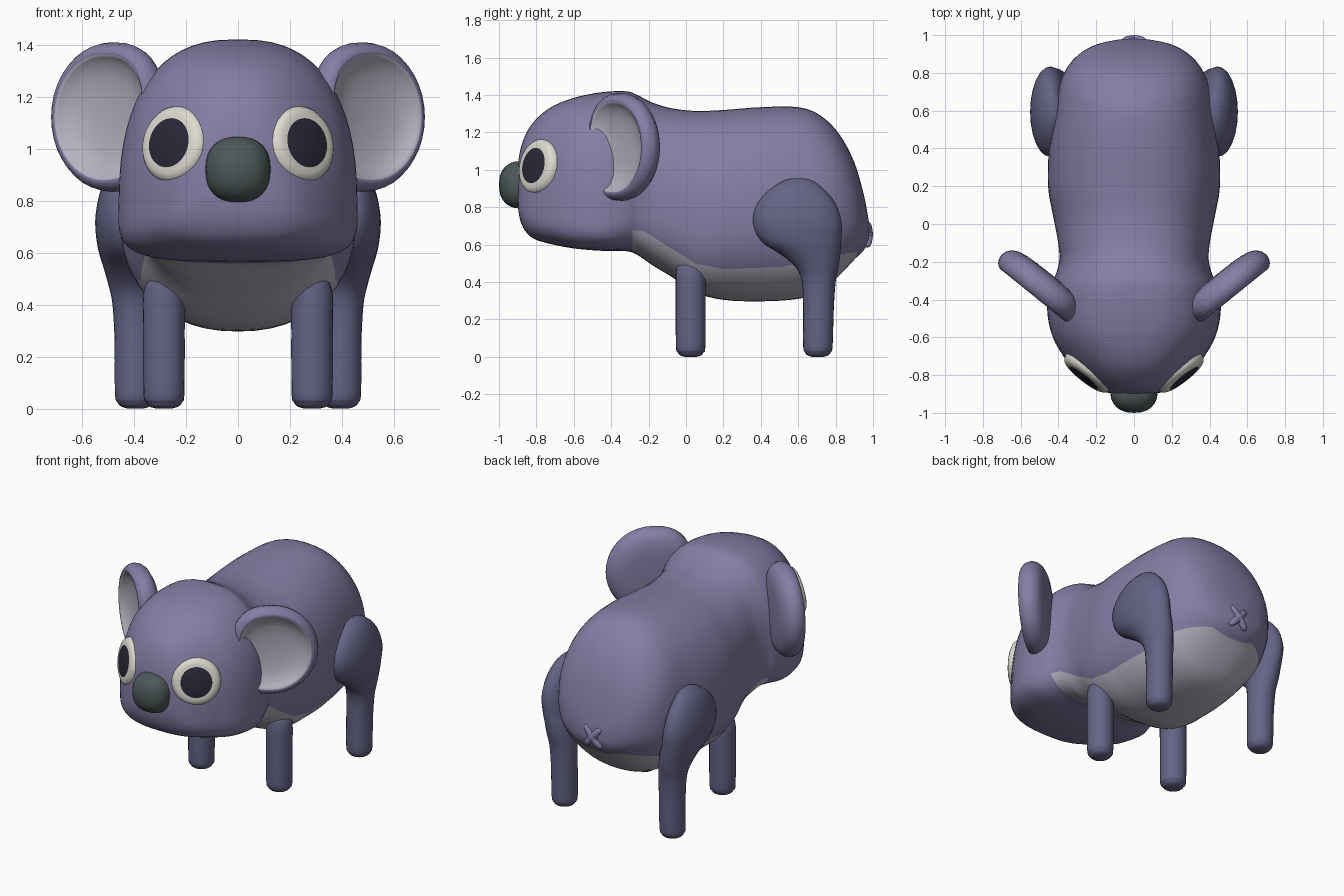
import bpy, bmesh, math
from mathutils import Vector

if "Cube" in bpy.data.objects:
    bpy.data.objects.remove(bpy.data.objects["Cube"])


def material(name, r, g, b):
    m = bpy.data.materials.new(name)
    lin = [((c / 255 + 0.055) / 1.055) ** 2.4 for c in (r, g, b)]
    m.diffuse_color = (*lin, 1)
    m.use_nodes = True
    m.node_tree.nodes["Principled BSDF"].inputs["Base Color"].default_value = m.diffuse_color
    return m


FUR = material("purple_fur", 133, 126, 165)
LEG = material("dark_purple_leg", 100, 100, 134)
PALE = material("pale_grey", 182, 178, 193)
WHITE = material("cream_eye", 222, 219, 208)
PUPIL = material("dark_pupil", 42, 40, 56)
NOSE = material("green_grey_nose", 76, 88, 88)


def loft(name, rings, mats, rule=None, angle=50):
    """Skin closed rings of points; rule(ring, segment) picks the material."""
    bm = bmesh.new()
    vs = [[bm.verts.new(p) for p in ring] for ring in rings]
    n = len(vs[0])
    for i in range(len(vs) - 1):
        for j in range(n):
            k = (j + 1) % n
            f = bm.faces.new((vs[i][j], vs[i][k], vs[i + 1][k], vs[i + 1][j]))
            f.material_index = rule(i, j) if rule else 0
    bm.faces.new(vs[0])
    cap = bm.faces.new(vs[-1])
    cap.material_index = rule(len(vs) - 2, 0) if rule else 0
    bmesh.ops.recalc_face_normals(bm, faces=bm.faces)
    return finish(name, bm, mats, angle)


def finish(name, bm, mats, angle=50):
    me = bpy.data.meshes.new(name)
    bm.to_mesh(me)
    bm.free()
    ob = bpy.data.objects.new(name, me)
    bpy.context.collection.objects.link(ob)
    for m in mats:
        me.materials.append(m)
    bpy.ops.object.select_all(action='DESELECT')
    ob.select_set(True)
    bpy.context.view_layer.objects.active = ob
    bpy.ops.object.shade_smooth_by_angle(angle=math.radians(angle))
    return ob


def smooth_rows(rows, steps):
    """Catmull-Rom interpolation through table rows."""
    out = []
    last = len(rows) - 1
    for i in range(last):
        a, b, c, d = (rows[max(0, min(last, i + o))] for o in (-1, 0, 1, 2))
        for s in range(steps):
            t = s / steps
            out.append([0.5 * (2 * q + (r - p) * t + (2 * p - 5 * q + 4 * r - e) * t * t
                               + (3 * q - p - 3 * r + e) * t ** 3)
                        for p, q, r, e in zip(a, b, c, d)])
    out.append(list(rows[-1]))
    return out


def lerp_table(table, x):
    if x <= table[0][0]:
        return table[0][1]
    for (x0, v0), (x1, v1) in zip(table, table[1:]):
        if x <= x1:
            return v0 + (v1 - v0) * (x - x0) / (x1 - x0)
    return table[-1][1]


# Head and body in one skin: y, top, bottom, half width
BODY = [(-.90, .97, .87, .05), (-.895, 1.06, .77, .13), (-.87, 1.16, .69, .205),
        (-.82, 1.25, .635, .275), (-.73, 1.33, .605, .353), (-.60, 1.385, .58, .43),
        (-.45, 1.415, .567, .46), (-.32, 1.42, .565, .437), (-.26, 1.40, .545, .412),
        (-.18, 1.36, .49, .395), (-.08, 1.33, .43, .405), (.05, 1.315, .345, .43),
        (.20, 1.32, .305, .455), (.40, 1.335, .297, .45), (.60, 1.335, .31, .42),
        (.72, 1.29, .35, .40), (.82, 1.19, .435, .36), (.90, 1.04, .52, .29),
        (.95, .87, .57, .20), (.975, .74, .62, .09), (.98, .70, .65, .03)]
EDGE = [(-.3, .68), (-.22, .67), (-.08, .58), (.05, .50), (.2, .47), (.5, .48), (.9, .56)]
LOW, HIGH = 8, 18
body_rows = smooth_rows(BODY, 4)


def body_ring(y, top, bot, w):
    k = lerp_table([(-.4, .22), (-.1, .44)], y)
    n_low = lerp_table([(-.9, 2.4), (-.6, 3.8), (-.38, 3.8), (-.15, 2.8), (.0, 2.7),
                        (.25, 2.25)], y)
    n_top = lerp_table([(-.82, 2.25), (-.6, 2.55), (-.35, 2.55), (-.1, 2.3)], y)
    zc = bot + k * (top - bot)
    t = min(.95, max(.15, (zc - lerp_table(EDGE, y)) / (zc - bot)))
    edge = -math.asin(t ** (n_low / 2))
    angles = [-math.pi / 2 + (edge + math.pi / 2) * i / LOW for i in range(LOW)]
    angles += [edge + (math.pi / 2 - edge) * i / HIGH for i in range(HIGH + 1)]
    half = []
    for a in angles:
        n = n_low if a < 0 else n_top
        x = w * max(0, math.cos(a)) ** (2 / n)
        s = abs(math.sin(a)) ** (2 / n)
        half.append((x, y, zc - (zc - bot) * s if a < 0 else zc + (top - zc) * s))
    return half + [(-x, yy, z) for x, yy, z in reversed(half[1:-1])]


def belly_rule(i, j):
    y = (body_rows[i][0] + body_rows[i + 1][0]) / 2
    low = j < LOW or j >= 2 * (LOW + HIGH) - LOW
    return 1 if low and -.29 < y < .92 else 0


loft("head_and_body", [body_ring(*r) for r in body_rows], [FUR, PALE], belly_rule, 70)

# Leg tables: z, centre x, centre y, radius x, radius y
FRONT_LEG = [(0, .285, .025, .03, .03), (.008, .285, .025, .056, .056),
             (.025, .285, .025, .07, .07), (.06, .285, .025, .079, .079),
             (.30, .285, .025, .08, .08), (.44, .285, .025, .08, .08),
             (.50, .275, .025, .066, .07), (.55, .26, .025, .02, .03)]
HIND_LEG = [(0, .395, .705, .03, .03), (.008, .395, .705, .055, .055),
            (.025, .395, .705, .07, .07), (.06, .395, .705, .079, .079),
            (.25, .395, .708, .08, .082),
            (.40, .40, .71, .083, .09), (.48, .41, .70, .09, .115),
            (.55, .42, .665, .10, .16), (.62, .435, .615, .105, .215),
            (.72, .445, .594, .105, .238), (.82, .445, .59, .09, .21),
            (.90, .44, .595, .065, .14), (.945, .43, .60, .035, .07),
            (.955, .43, .60, .01, .02)]


def leg(name, table, s):
    rings = []
    for z, cx, cy, rx, ry in smooth_rows(table, 3):
        rings.append([(s * (cx + rx * math.cos(a)), cy + ry * math.sin(a), z)
                      for a in (math.tau * i / 24 for i in range(24))])
    loft(name, rings, [LEG], angle=70)


def disc(name, s, centre, normal, size, profile, mats, first_inner, outline=None, angle=60):
    """Turned part facing along normal; profile holds (radius, height)."""
    n = Vector(normal).normalized()
    u = Vector((-n.y, n.x, 0)).normalized()
    v = n.cross(u)
    rings = []
    for r, h in profile:
        ring = []
        for i in range(40):
            a = math.tau * i / 40
            cu, cv = outline(a) if outline else (math.cos(a), math.sin(a))
            p = Vector(centre) + u * (cu * r * size[0]) + v * (cv * r * size[1]) + n * h
            ring.append((s * p.x, p.y, p.z))
        rings.append(ring)
    loft(name, rings, mats, lambda i, j: int(i >= first_inner), angle)


def ear_outline(a):
    """Round outside, squarer with a soft notch beside the head."""
    c, d = math.cos(a), math.sin(a)
    if c >= 0:
        return c, d
    notch = .12 * math.exp(-(d / .4) ** 2)
    return -.92 * abs(c) ** .75 + notch, d


EAR = [(.03, -.082), (.35, -.081), (.6, -.077), (.78, -.068), (.9, -.05), (.97, -.025),
       (1, .004), (.985, .03), (.945, .05), (.89, .063), (.84, .066), (.8, .054),
       (.72, .034), (.55, .016), (.3, .006), (.03, .004)]
# The eye is a shallow dome with a dark middle
EYE = [(.9, -.08), (1, -.03), (1, -.002), (.97, .014), (.9, .027), (.8, .034), (.7, .036),
       (.64, .037), (.5, .042), (.25, .046), (.03, .047)]

for s, side in ((1, "right"), (-1, "left")):
    leg("front_leg_" + side, FRONT_LEG, s)
    leg("hind_leg_" + side, HIND_LEG, s)
    disc("ear_" + side, s, (.48, -.338, 1.122), (.63, -.78, 0), (.283, .288), EAR,
         [FUR, PALE], 10, ear_outline)
    disc("eye_" + side, s, (.244, -.787, 1.017), (.6, -.77, .17), (.15, .15), EYE,
         [WHITE, PUPIL], 7)


def blob(name, centre, size, power, mat, roll=0):
    """Sphere squared off by a power in x and z, then sized and rolled about y."""
    bm = bmesh.new()
    bmesh.ops.create_uvsphere(bm, u_segments=24, v_segments=16, radius=1)
    for v in bm.verts:
        x, y, z = (math.copysign(abs(c) ** p, c) * k
                   for c, k, p in zip(v.co, size, (power, 1, power)))
        cr, sr = math.cos(roll), math.sin(roll)
        v.co = Vector(centre) + Vector((x * cr + z * sr, y, z * cr - x * sr))
    finish(name, bm, [mat], 80)


# Nose
blob("nose", (0, -.895, .92), (.125, .105, .126), .84, NOSE)

# Tail: a small crossed tuft
for i, roll in enumerate((math.radians(48), math.radians(-48))):
    blob("tail_tuft_%d" % (i + 1), (0, .97, .655), (.09, .028, .023), .75, FUR, roll)
blob("tail_knob", (0, .972, .655), (.038, .028, .038), 1, FUR)
